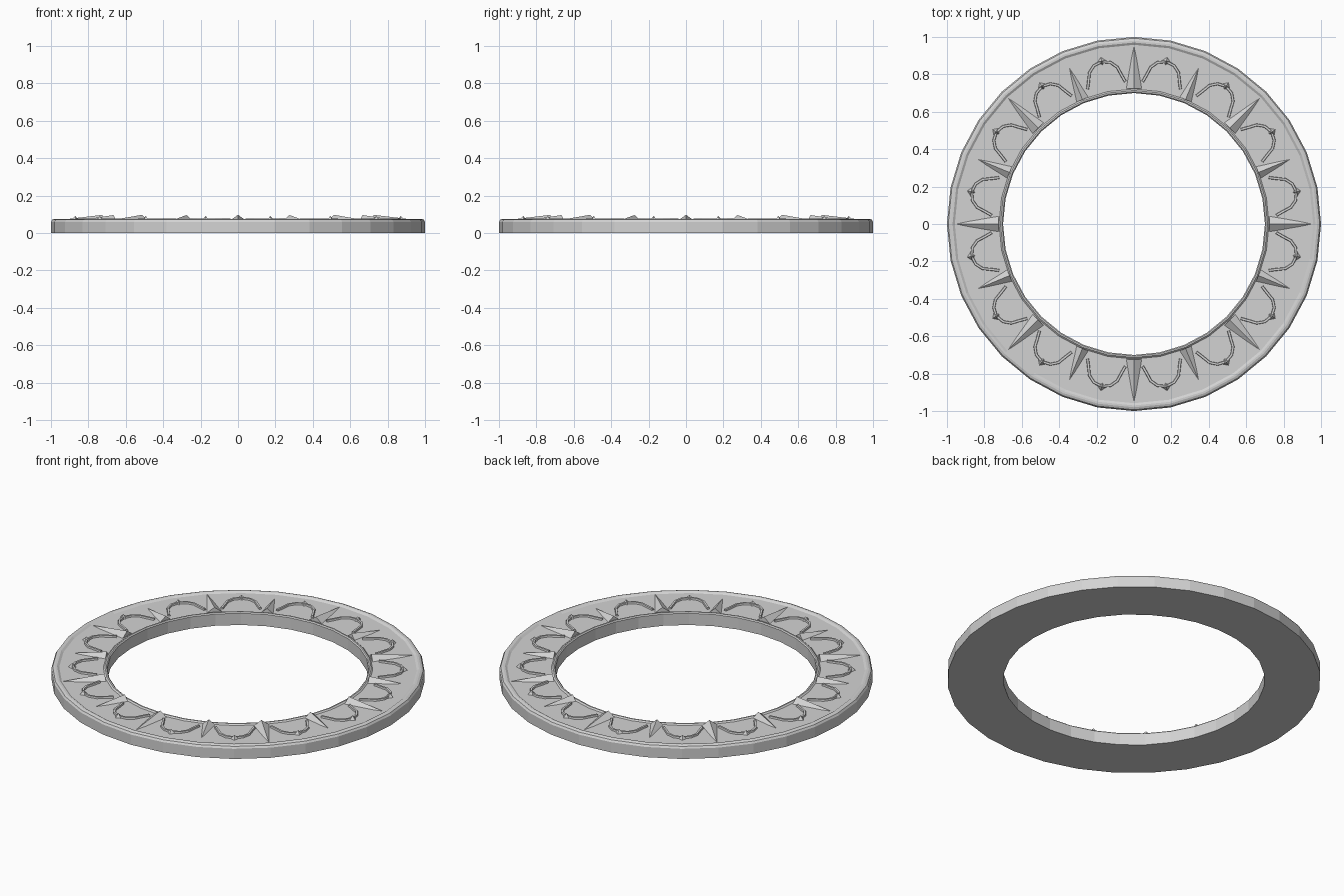
import bpy
import bmesh
from math import pi, radians
from mathutils import Matrix, Vector

cube = bpy.data.objects.get("Cube")
if cube:
    bpy.data.objects.remove(cube)

stone = bpy.data.materials.new("light grey")
stone.use_nodes = True
grey = (0.65, 0.65, 0.65, 1)
stone.diffuse_color = grey
stone.node_tree.nodes["Principled BSDF"].inputs["Base Color"].default_value = grey

FLOOR = 0.068  # height of the recessed band between the rims


def finish(bm, name):
    bmesh.ops.recalc_face_normals(bm, faces=bm.faces)
    mesh = bpy.data.meshes.new(name)
    bm.to_mesh(mesh)
    bm.free()
    mesh.materials.append(stone)
    obj = bpy.data.objects.new(name, mesh)
    bpy.context.collection.objects.link(obj)
    return obj


def place(obj, degrees):
    obj.rotation_euler.z = radians(degrees)


def copy_around(obj, count, start):
    """Place the object and its linked copies around the ring."""
    place(obj, start)
    for i in range(1, count):
        twin = obj.copy()
        bpy.context.collection.objects.link(twin)
        place(twin, start + 360 * i / count)


# Ring body: raised rims either side of a shallow band
profile = [(0.70, 0), (1.0, 0), (1.0, 0.06), (0.993, 0.071), (0.98, 0.076),
           (0.97, 0.076), (0.958, FLOOR), (0.722, FLOOR), (0.714, 0.075),
           (0.706, 0.075), (0.70, 0.069)]
bm = bmesh.new()
verts = [bm.verts.new((r, 0, z)) for r, z in profile]
edges = [bm.edges.new((a, b)) for a, b in zip(verts, verts[1:] + verts[:1])]
bmesh.ops.spin(bm, geom=verts + edges, cent=(0, 0, 0), axis=(0, 0, 1),
               angle=2 * pi, steps=32, use_duplicate=False)
bmesh.ops.remove_doubles(bm, verts=bm.verts, dist=0.0005)
finish(bm, "ring_body")


# Spikes: ridged wedges that point outwards
def spike(name, inner, tip, half_width, top):
    bm = bmesh.new()
    for co in [(inner, -half_width, FLOOR - 0.005), (inner, half_width, FLOOR - 0.005),
               (inner, 0, top), (tip, 0, FLOOR + 0.002)]:
        bm.verts.new(co)
    bmesh.ops.convex_hull(bm, input=bm.verts)
    return finish(bm, name)


copy_around(spike("large_spike", 0.725, 0.95, 0.048, 0.097), 8, 0)
copy_around(spike("small_spike", 0.72, 0.90, 0.039, 0.096), 8, 22.5)

# Arches: thin square strips with a small point at the crown
half_path = [(0.755, 0.103), (0.80, 0.088), (0.84, 0.076), (0.872, 0.045), (0.885, 0.0)]
path = half_path + [(r, -t) for r, t in reversed(half_path[:-1])]
path = [Vector((r, t, 0)) for r, t in path]
bm = bmesh.new()
rings = []
for i, p in enumerate(path):
    along = (path[min(i + 1, len(path) - 1)] - path[max(i - 1, 0)]).normalized()
    side = Vector((-along.y, along.x, 0)) * 0.008
    low, high = Vector((0, 0, FLOOR - 0.004)), Vector((0, 0, 0.078))
    rings.append([bm.verts.new(co) for co in
                  (p - side + low, p + side + low, p + side * 0.7 + high, p - side * 0.7 + high)])
for a, b in zip(rings, rings[1:]):
    for k in range(4):
        n = (k + 1) % 4
        bm.faces.new((a[k], a[n], b[n], b[k]))
bm.faces.new(rings[0])
bm.faces.new(rings[-1])
copy_around(finish(bm, "arch"), 16, 11.25)

# Crown points: small four-sided diamonds
bm = bmesh.new()
bmesh.ops.create_cone(bm, cap_ends=True, segments=4, radius1=0.022, radius2=0, depth=0.024,
                      matrix=Matrix.Translation((0.888, 0, 0.079)))
copy_around(finish(bm, "arch_point"), 16, 11.25)
